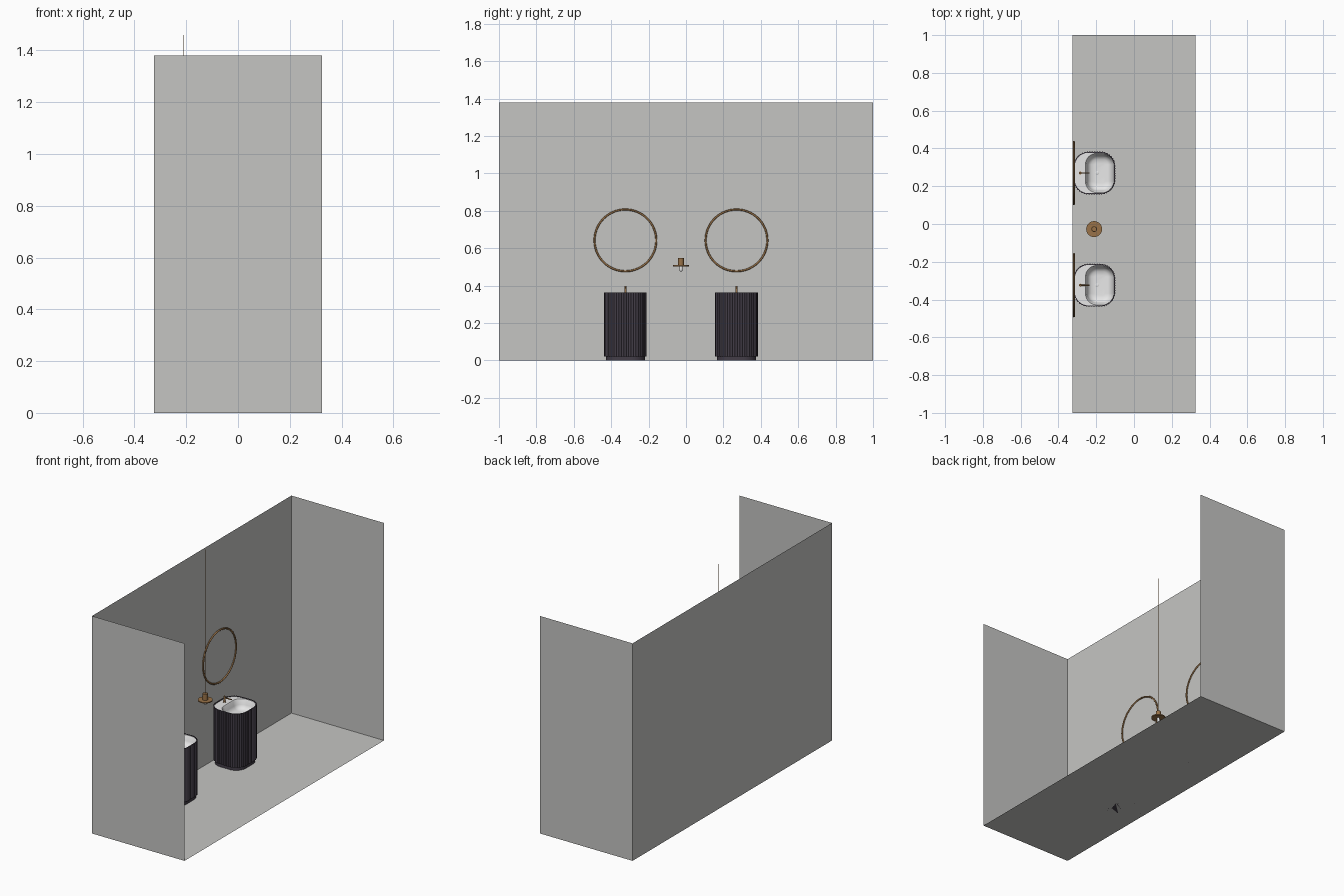
import bpy, bmesh, math
from mathutils import Matrix

if "Cube" in bpy.data.objects:
    bpy.data.objects.remove(bpy.data.objects["Cube"])

def mat(name, rgb):
    m = bpy.data.materials.new(name)
    m.diffuse_color = (*rgb, 1)
    m.use_nodes = True
    m.node_tree.nodes["Principled BSDF"].inputs["Base Color"].default_value = m.diffuse_color
    return m

GREY = mat("wall grey", (0.56, 0.56, 0.545))
DARK = mat("dark plum", (0.056, 0.047, 0.064))
WHITE = mat("ceramic white", (0.82, 0.82, 0.82))
GOLD = mat("brushed gold", (0.32, 0.17, 0.065))

def finish(bm, name, material, smooth=True, normals=True):
    if normals:
        bmesh.ops.recalc_face_normals(bm, faces=bm.faces)
    me = bpy.data.meshes.new(name)
    bm.to_mesh(me)
    bm.free()
    ob = bpy.data.objects.new(name, me)
    bpy.context.collection.objects.link(ob)
    me.materials.append(material)
    if smooth:
        bpy.ops.object.select_all(action='DESELECT')
        ob.select_set(True)
        bpy.context.view_layer.objects.active = ob
        bpy.ops.object.shade_smooth_by_angle(angle=math.radians(35))
    return ob

def outline(cx, cy, hx, hy, r, n, off=0.0, flutes=0, amp=0.0):
    """Rounded rectangle sampled evenly along its length, with optional flutes."""
    sx, sy, arc = 2 * (hx - r), 2 * (hy - r), math.pi * r / 2
    total = 2 * sx + 2 * sy + 4 * arc
    # each side: start point, direction angle, length
    sides = [((hx, -hy + r), 90, sy), ((hx - r, hy), 180, sx),
             ((-hx, hy - r), 270, sy), ((-hx + r, -hy), 0, sx)]
    pts = []
    for i in range(n):
        s = total * i / n
        o = off + amp * abs(math.sin(math.pi * flutes * i / n))
        for (px, py), ang, length in sides:
            a = math.radians(ang)
            d = (math.cos(a), math.sin(a))
            nrm = (d[1], -d[0])
            if s <= length:
                pts.append((cx + px + d[0] * s + nrm[0] * o, cy + py + d[1] * s + nrm[1] * o))
                break
            s -= length
            if s <= arc:
                b = math.radians(ang - 90) + s / r
                ex = px + d[0] * length - nrm[0] * r
                ey = py + d[1] * length - nrm[1] * r
                pts.append((cx + ex + math.cos(b) * (r + o), cy + ey + math.sin(b) * (r + o)))
                break
            s -= arc
    return pts

def loft(name, rings, material, cap_start=False, cap_end=False):
    """Skin a list of (outline, z) rings."""
    bm = bmesh.new()
    loops = [[bm.verts.new((x, y, z)) for x, y in pts] for pts, z in rings]
    n = len(loops[0])
    for a, b in zip(loops, loops[1:]):
        for i in range(n):
            j = (i + 1) % n
            bm.faces.new((a[i], a[j], b[j], b[i]))
    if cap_start:
        bm.faces.new(loops[0][::-1])
    if cap_end:
        bm.faces.new(loops[-1])
    return finish(bm, name, material)

def lathe(name, cx, cy, profile, material, n=32):
    rings = [([(cx + r * math.cos(2 * math.pi * i / n), cy + r * math.sin(2 * math.pi * i / n))
               for i in range(n)], z) for r, z in profile]
    return loft(name, rings, material, True, True)

# Room shell: floor, back wall and two end walls
X, H = 0.325, 1.38
bm = bmesh.new()
lo = [bm.verts.new(p) for p in ((X, -1, 0), (-X, -1, 0), (-X, 1, 0), (X, 1, 0))]
hi = [bm.verts.new((v.co.x, v.co.y, H)) for v in lo]
bm.faces.new(lo[::-1])
for i in range(3):
    bm.faces.new((lo[i], lo[i + 1], hi[i + 1], hi[i]))
finish(bm, "room_shell", GREY, smooth=False, normals=False)

N, FL = 336, 56
TOP = 0.362
for side, cy in (("left", -0.324), ("right", 0.27)):
    def body(off, amp=0.0):
        return outline(-0.209, cy, 0.107, 0.110, 0.075, N, off, FL, amp)

    # Fluted cabinet with plain rim, and recessed plinth
    loft(side + "_cabinet", [(body(-0.008), 0.022), (body(0, 0.004), 0.022),
                             (body(0, 0.004), TOP), (body(-0.003), TOP),
                             (body(-0.003), TOP - 0.012)], DARK)
    loft(side + "_plinth", [(body(-0.006), 0.0), (body(-0.006), 0.023)], DARK, True, False)

    # Ceramic top with a sunken bowl set toward the front
    def bowl(off):
        return outline(-0.181, cy, 0.076, 0.104, 0.060, N, off)
    loft(side + "_basin", [(body(-0.003), TOP - 0.003), (bowl(0), TOP - 0.003),
                           (bowl(-0.004), TOP - 0.008), (bowl(-0.010), TOP - 0.035),
                           (bowl(-0.018), TOP - 0.050), (bowl(-0.032), TOP - 0.058),
                           (bowl(-0.050), TOP - 0.061)], WHITE, False, True)
    lathe(side + "_drain", -0.195, cy, [(0.010, TOP - 0.062), (0.010, TOP - 0.059),
                                        (0.008, TOP - 0.058)], WHITE, 20)

    # Tap: post and spout
    lathe(side + "_tap_post", -0.284, cy, [(0.008, TOP - 0.003), (0.008, TOP), (0.006, TOP),
                                           (0.006, 0.397), (0.005, 0.398)], GOLD, 20)
    bm = bmesh.new()
    bmesh.ops.create_cone(bm, cap_ends=True, segments=16, radius1=0.0035, radius2=0.0035, depth=0.05,
                          matrix=Matrix.Translation((-0.260, cy, 0.388)) @ Matrix.Rotation(math.pi / 2, 4, 'Y'))
    finish(bm, side + "_tap_spout", GOLD)

    # Round mirror: rim and glass
    bpy.ops.mesh.primitive_torus_add(location=(-0.318, cy, 0.642), rotation=(0, math.pi / 2, 0),
                                     major_radius=0.165, minor_radius=0.005,
                                     major_segments=96, minor_segments=12)
    rim = bpy.context.object
    rim.name = side + "_mirror_rim"
    rim.data.materials.append(GOLD)
    bpy.ops.object.shade_smooth()
    bm = bmesh.new()
    bmesh.ops.create_circle(bm, cap_ends=True, segments=96, radius=0.164,
                            matrix=Matrix.Translation((-0.320, cy, 0.642)) @ Matrix.Rotation(math.pi / 2, 4, 'Y'))
    finish(bm, side + "_mirror_glass", GREY, smooth=False, normals=False)

# Pendant lamp: cord, socket, disc shade and bulb
PX, PY = -0.211, -0.027
lathe("pendant_cord", PX, PY, [(0.001, 0.54), (0.001, 1.46)], GOLD, 8)
lathe("pendant_socket", PX, PY, [(0.015, 0.507), (0.015, 0.547), (0.013, 0.549)], GOLD)
lathe("pendant_disc", PX, PY, [(0.042, 0.503), (0.042, 0.509)], GOLD, 48)
lathe("pendant_bulb", PX, PY, [(0.008, 0.503), (0.009, 0.492), (0.009, 0.484),
                               (0.007, 0.478), (0.003, 0.475)], WHITE, 20)
